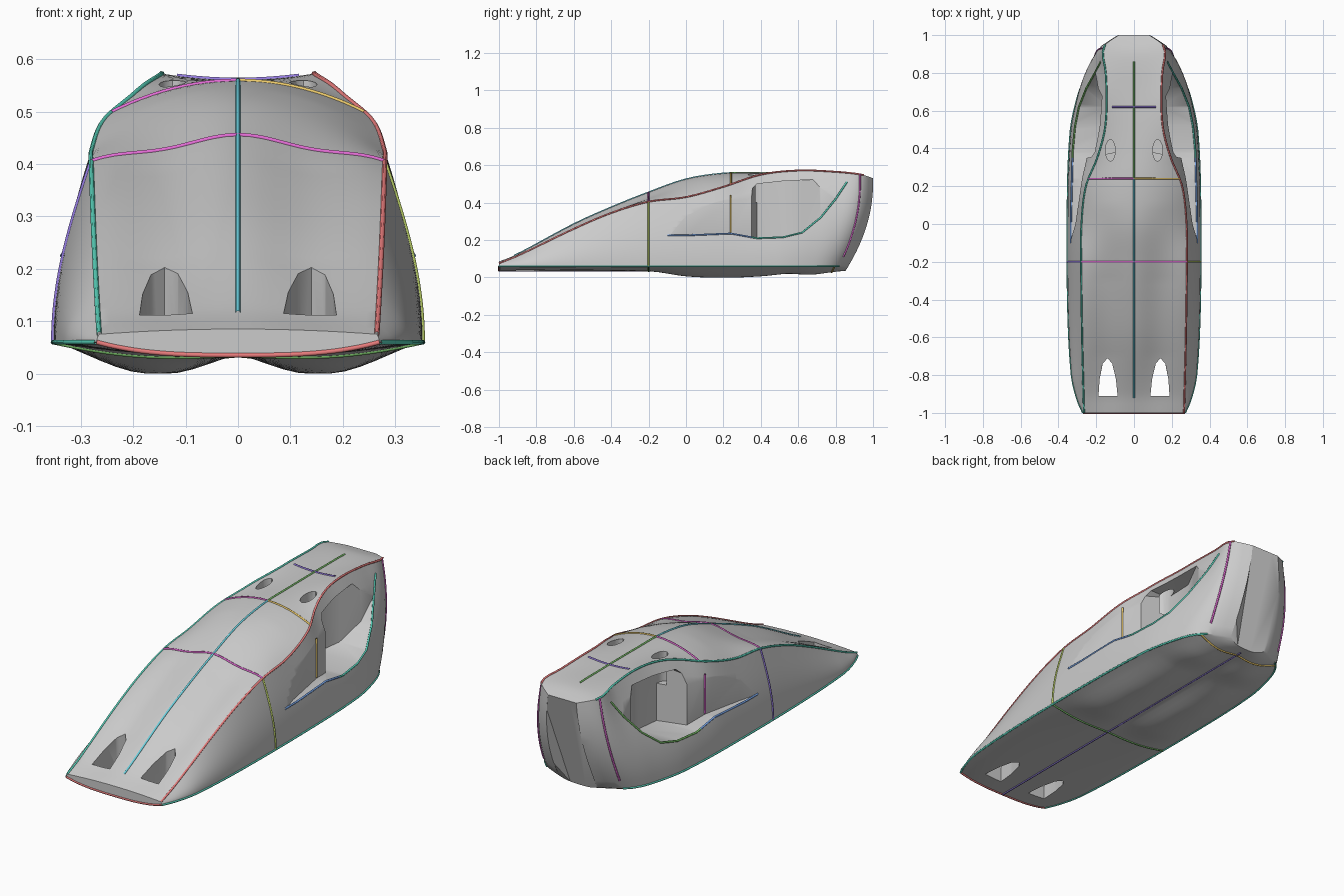
import bpy, bmesh, math
from mathutils import Vector

if "Cube" in bpy.data.objects:
    bpy.data.objects.remove(bpy.data.objects["Cube"])

# Profiles along the length (station, value)
TOP = [(-1, .085), (-.9, .125), (-.6, .285), (-.4, .375), (-.2, .455), (0, .525), (.2, .556), (.4, .56), (.7, .56), (.9, .555), (1, .53)]
SHX = [(-1, .265), (-.6, .275), (-.2, .28), (0, .278), (.2, .255), (.35, .195), (.5, .155), (.65, .145), (.8, .15), (.94, .16), (1, .08)]
SHZ = [(-1, .075), (-.9, .115), (-.6, .26), (-.4, .345), (-.2, .405), (0, .43), (.2, .485), (.4, .55), (.6, .572), (.8, .565), (.94, .55), (1, .53)]
BOTX = [(-1, .27), (-.93, .30), (-.8, .33), (-.4, .35), (.2, .35), (.5, .335), (.7, .305), (.85, .265), (.94, .205), (1, .11)]
LOBE = [(-1, 0), (-.2, .005), (0, .035), (.2, .044), (.4, .035), (.55, .02), (.75, .025), (.9, .01), (1, 0)]


def ev(tab, v):
    """Smooth interpolation through a table."""
    n = len(tab)
    sl = lambda i: (tab[min(i + 1, n - 1)][1] - tab[max(i - 1, 0)][1]) / (tab[min(i + 1, n - 1)][0] - tab[max(i - 1, 0)][0])
    for i in range(n - 1):
        a, b = tab[i], tab[i + 1]
        if v <= b[0] + 1e-9:
            h = b[0] - a[0]
            t = (v - a[0]) / h
            return ((2*t**3 - 3*t*t + 1) * a[1] + (t**3 - 2*t*t + t) * h * sl(i)
                    + (3*t*t - 2*t**3) * b[1] + (t**3 - t*t) * h * sl(i + 1))
    return tab[-1][1]


def place(v, x, z):
    """The tail leans: low points sit further forward."""
    k = max(0, min(1, (v - .5) / .5))
    return Vector((x, v - .17 * k * max(0, 1 - z / .5) ** 2, z))


def top(v, t):
    xs, zs, zc = ev(SHX, v), ev(SHZ, v), ev(TOP, v)
    dip = .02 * min(1, max(0, (v + 1) / .3)) * max(0, min(1, (.1 - v) / .4))
    return place(v, xs * t, zs + (zc - zs) * (1 - t * t) - dip * math.sin(math.pi * t) ** 2)


def side(v, t):
    xs, zs = ev(SHX, v), ev(SHZ, v)
    return place(v, xs + (ev(BOTX, v) - xs) * math.sin(t * math.pi / 2), zs + (.06 - zs) * t)


def bottom(v, t):
    z = .035 + .025 * t ** 3 - ev(LOBE, v) * math.sin(math.pi * t ** .9) ** 1.5 * .9
    return place(v, ev(BOTX, v) * t, max(0, z))


def loft(name, rings):
    bm = bmesh.new()
    vs = [[bm.verts.new(p) for p in r] for r in rings]
    n = len(vs[0])
    for a, b in zip(vs, vs[1:]):
        for i in range(n):
            bm.faces.new((a[i], a[(i + 1) % n], b[(i + 1) % n], b[i]))
    bm.faces.new(vs[0])
    bm.faces.new(vs[-1])
    bmesh.ops.recalc_face_normals(bm, faces=bm.faces)
    me = bpy.data.meshes.new(name)
    bm.to_mesh(me)
    bm.free()
    ob = bpy.data.objects.new(name, me)
    bpy.context.collection.objects.link(ob)
    return ob


# Body shell
rings = []
for i in range(81):
    v = -1 + i / 40
    half = [top(v, j / 12) for j in range(12)] + [side(v, j / 12) for j in range(12)]
    half += [bottom(v, 1 - j / 12) for j in range(13)]
    rings.append(half + [Vector((-p.x, p.y, p.z)) for p in half[-2:0:-1]])
body = loft("body_shell", rings)

# Cutters: side bays, nose openings, roof vents
BAY = [(-.17, .36, .225, .38), (0, .31, .225, .40), (.24, .275, .235, .44), (.35, .25, .215, .47), (.38, .10, .21, .50),
       (.52, .09, .215, .515), (.62, .14, .24, .52), (.72, .19, .32, .525), (.80, .205, .42, .53), (.86, .21, .51, .535)]
NOSE = [(.087, -.91), (.188, -.91), (.182, -.82), (.166, -.74), (.14, -.71), (.115, -.74), (.096, -.82)]
VENT = [(.125 + .026 * math.cos(a * math.pi / 6), .39 + .058 * math.sin(a * math.pi / 6)) for a in range(12)]
cutters = []
for s in (1, -1):
    cutters.append(loft("bay_cutter", [[(s*x, y, a), (s*.5, y, a), (s*.5, y, b), (s*x, y, b)] for y, x, a, b in BAY]))
    cutters.append(loft("nose_cutter", [[(s*x, y, z) for x, y in NOSE] for z in (-.1, .5)]))
    cutters.append(loft("vent_cutter", [[(s*x, y, z) for x, y in VENT] for z in (.40, .7)]))
for c in cutters:
    c.hide_render = True
    m = body.modifiers.new("cut", 'BOOLEAN')
    m.operation, m.solver, m.object = 'DIFFERENCE', 'EXACT', c
bpy.context.view_layer.objects.active = body
body.select_set(True)
bpy.ops.object.convert(target='MESH')
bpy.ops.object.shade_smooth_by_angle(angle=math.radians(35))
for c in cutters:
    bpy.data.objects.remove(c)

# Coloured contour lines lying on the surface
COL = dict(teal=(.1, .65, .5), red=(.8, .2, .2), olive=(.55, .7, .15), violet=(.3, .2, .75), cyan=(.15, .65, .75),
           green=(.2, .55, .15), magenta=(.75, .15, .65), gold=(.85, .6, .15), indigo=(.2, .15, .5), blue=(.2, .4, .85))
MATS = {}
for k, c in COL.items():
    MATS[k] = bpy.data.materials.new(k)
    MATS[k].diffuse_color = (*c, 1)


def line(name, col, pts, s=1):
    cu = bpy.data.curves.new(name, 'CURVE')
    cu.dimensions, cu.bevel_depth, cu.bevel_resolution = '3D', .005, 1
    sp = cu.splines.new('POLY')
    sp.points.add(len(pts) - 1)
    for q, p in zip(sp.points, pts):
        q.co = (s * p[0], p[1], p[2], 1)
    cu.materials.append(MATS[col])
    bpy.context.collection.objects.link(bpy.data.objects.new(name, cu))


def span(a, b, n=24):
    return [a + (b - a) * i / n for i in range(n + 1)]


line("hood_centre_line", "cyan", [top(v, 0) for v in span(-.92, .24)])
line("roof_centre_line", "green", [top(v, 0) for v in span(.24, .86)])
line("belly_centre_line", "indigo", [bottom(v, 0) for v in span(-1, .95)])
line("nose_line", "red", [bottom(-1, abs(t)) * 1 if t >= 0 else bottom(-1, -t) * Vector((1, 0, 0)).x for t in span(0, 1)])
for s, shoulder, flank, roof, arch in ((1, "red", "olive", "gold", "teal"), (-1, "teal", "violet", "magenta", "green")):
    line("nose_edge_line", "red", [bottom(-1, t) for t in span(0, 1)], s)
    line("shoulder_line", shoulder, [top(v, 1) for v in span(-1, .95, 50)], s)
    line("sill_line", "teal", [side(v, 1) for v in span(-1, .93, 40)], s)
    line("hood_cross_line", "magenta", [top(-.2, t) for t in span(0, 1)], s)
    line("flank_line", flank, [side(-.2, t) for t in span(0, 1)], s)
    line("roof_cross_line", roof, [top(.24, t) for t in span(0, 1)], s)
    line("bay_front_line", roof, [(.275, .24, z) for z in (.44, .24)], s)
    line("rear_roof_line", "violet", [top(.62, t) for t in span(0, .8)], s)
    line("rear_corner_line", "magenta", [side(.93, t) for t in span(0, .9)], s)
    line("belly_cross_line", "green", [bottom(-.2, t) for t in span(0, 1)], s)
    line("belly_rear_line", "gold", [bottom(.9, t) for t in span(0, 1)], s)
    # lower edge of the side bay
    low = []
    for y, x, z, _ in BAY[1:]:
        v = min(span(y, 1, 60), key=lambda w: abs(side(w, (ev(SHZ, w) - z) / (ev(SHZ, w) - .06)).y - y))
        low.append(side(v, (ev(SHZ, v) - z) / (ev(SHZ, v) - .06)))
    line("bay_ledge_line", "blue", [(.335, -.1, .225), *low[:3]], s)
    line("bay_arch_line", arch, low[2:], s)

# Stand on the ground plane
bpy.context.view_layer.update()
lo = min(v.co.z for v in body.data.vertices)
for o in bpy.data.objects:
    o.location.z -= lo

for m in bpy.data.materials:
    if m.users and not m.is_grease_pencil:
        m.use_nodes = True
        m.node_tree.nodes["Principled BSDF"].inputs["Base Color"].default_value = m.diffuse_color
